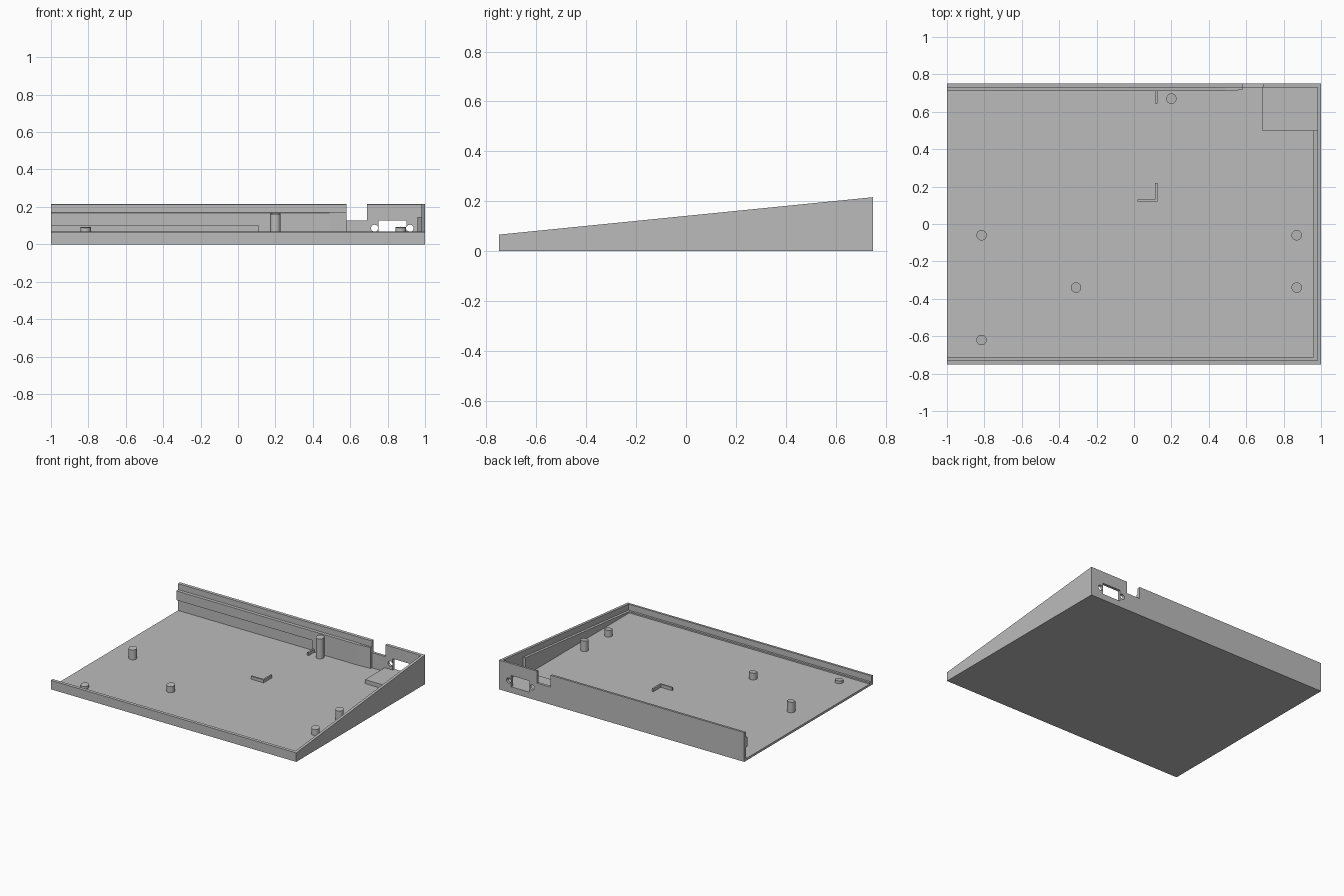
import bpy, bmesh, math
from mathutils import Vector

old = bpy.data.objects.get("Cube")
if old:
    bpy.data.objects.remove(old, do_unlink=True)

grey = bpy.data.materials.new("plain grey")
grey.use_nodes = True
COLOUR = (0.5, 0.5, 0.5, 1)
grey.diffuse_color = COLOUR
grey.node_tree.nodes["Principled BSDF"].inputs["Base Color"].default_value = COLOUR

FLOOR = 0.016   # top of the floor plate
SINK = 0.004    # how far fittings are sunk into the floor


def rim(y):
    """Height of the sloping rim at depth y."""
    return 0.141 + 0.1 * y


def ledge(y):
    """Height of the supports that sit below the rim."""
    return rim(y) - 0.044


def prism(name, points, axis, start, end):
    """Extrude a 2D outline along x (y, z points), y (x, z) or z (x, y)."""
    i = "xyz".index(axis)
    bm = bmesh.new()
    verts = []
    for p in points:
        co = list(p)
        co.insert(i, start)
        verts.append(bm.verts.new(co))
    face = bm.faces.new(verts)
    grown = bmesh.ops.extrude_face_region(bm, geom=[face])
    move = Vector()
    move[i] = end - start
    bmesh.ops.translate(bm, vec=move,
                        verts=[g for g in grown["geom"] if isinstance(g, bmesh.types.BMVert)])
    bmesh.ops.recalc_face_normals(bm, faces=bm.faces)
    mesh = bpy.data.meshes.new(name)
    bm.to_mesh(mesh)
    bm.free()
    mesh.materials.append(grey)
    obj = bpy.data.objects.new(name, mesh)
    bpy.context.collection.objects.link(obj)
    return obj


def rect(a0, a1, b0, b1):
    return [(a0, b0), (a1, b0), (a1, b1), (a0, b1)]


def circle(a, b, r, n):
    return [(a + r * math.cos(math.tau * k / n), b + r * math.sin(math.tau * k / n))
            for k in range(n)]


def sloped(y0, y1, z0, height):
    return [(y0, z0), (y1, z0), (y1, height(y1)), (y0, height(y0))]


def cut(target, cutter):
    mod = target.modifiers.new("cut", "BOOLEAN")
    mod.operation = "DIFFERENCE"
    mod.solver = "EXACT"
    mod.object = cutter
    bpy.context.view_layer.objects.active = target
    bpy.ops.object.modifier_apply(modifier=mod.name)
    bpy.data.objects.remove(cutter, do_unlink=True)


# Wedge-shaped tray, open at the top and on one side
tray = prism("tray_shell", sloped(-0.75, 0.75, 0, rim), "x", -1, 1)
cut(tray, prism("cavity", rect(-0.73, 0.73, FLOOR, 0.5), "x", -1.2, 0.98))

# Cable notch, connector opening and its screw holes in the back wall
cut(tray, prism("notch", rect(0.58, 0.69, 0.128, 0.5), "y", 0.7, 0.8))
cut(tray, prism("connector_opening", rect(0.75, 0.90, 0.045, 0.128), "y", 0.7, 0.8))
for x in (0.73, 0.92):
    cut(tray, prism("screw_hole", circle(x, 0.086, 0.019, 16), "y", 0.7, 0.8))

# Ledges inside the front and right walls
prism("front_ledge", sloped(-0.731, -0.71, FLOOR - SINK, ledge), "x", -1, 0.981)
prism("right_ledge", sloped(-0.71, 0.5, FLOOR - SINK, ledge), "x", 0.96, 0.981)

# Back rail: raised at one end, reaching the floor further along, then tapering
prism("back_rail", sloped(0.71, 0.731, 0.10, ledge), "x", -1, 0.11)
prism("back_rail_deep", sloped(0.71, 0.731, FLOOR - SINK, ledge), "x", 0.11, 0.49)
prism("back_rail_end", [(0.49, 0.71), (0.58, 0.717), (0.58, 0.731), (0.49, 0.731)],
      "z", FLOOR - SINK, ledge(0.72))

# Connector platform
prism("connector_platform", rect(0.685, 0.981, 0.5, 0.731), "z", FLOOR - SINK, 0.045)

# Support posts with tops that follow the rim slope
for x, y in ((-0.815, -0.06), (0.87, -0.06), (-0.31, -0.34),
             (0.87, -0.34), (-0.815, -0.62), (0.2, 0.67)):
    post = prism("support_post", circle(x, y, 0.028, 20), "z", FLOOR - SINK, 0.5)
    for v in post.data.vertices:
        if v.co.z > 0.1:
            v.co.z = ledge(v.co.y)
    bpy.ops.object.select_all(action="DESELECT")
    post.select_set(True)
    bpy.context.view_layer.objects.active = post
    bpy.ops.object.shade_smooth_by_angle(angle=math.radians(30))

# Low locating ribs on the floor
prism("corner_rib", [(0.02, 0.12), (0.125, 0.12), (0.125, 0.22), (0.113, 0.22),
                     (0.113, 0.132), (0.02, 0.132)], "z", FLOOR - SINK, 0.038)
prism("rear_rib", rect(0.113, 0.125, 0.645, 0.711), "z", FLOOR - SINK, 0.038)
